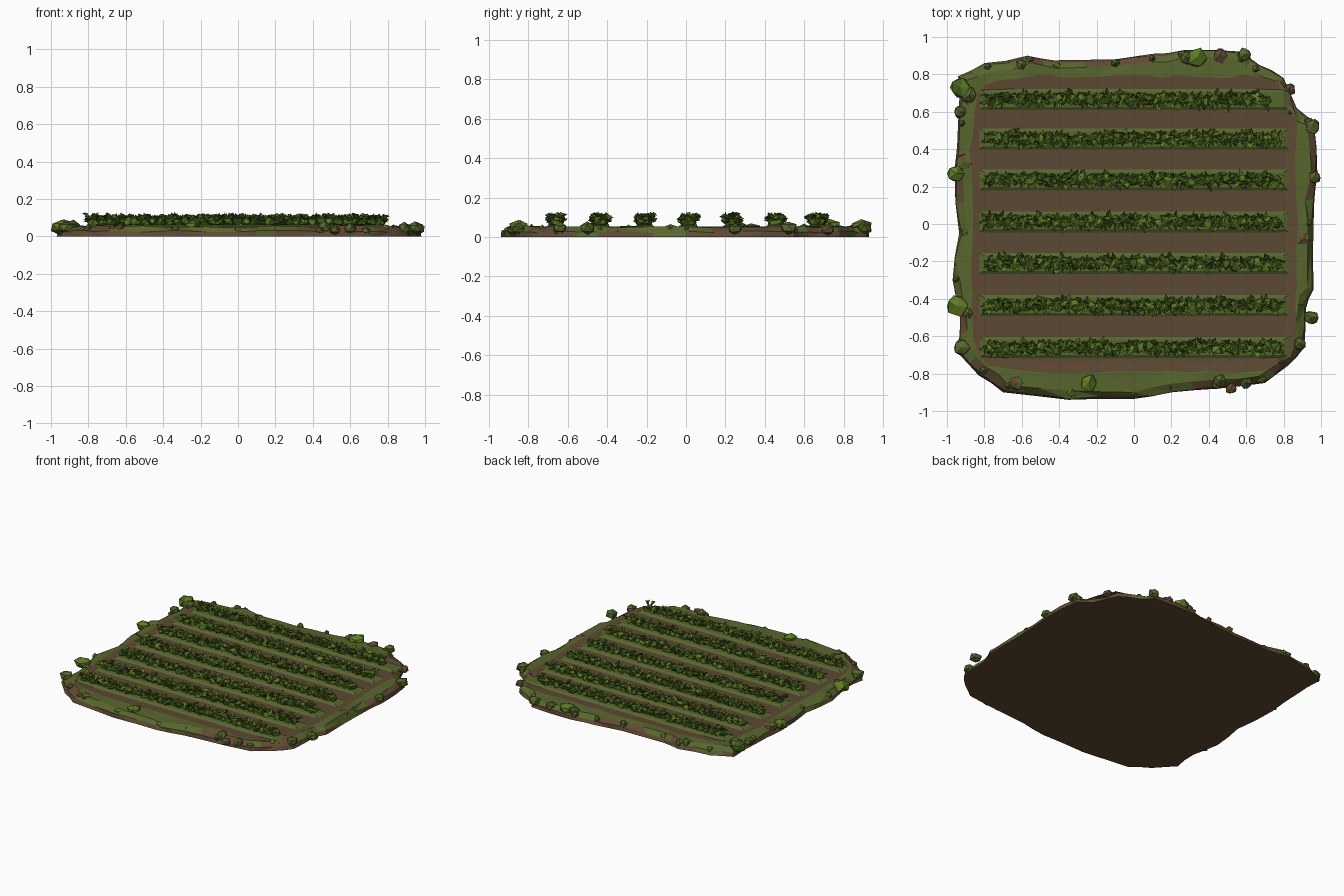
import bpy, bmesh, math, random
from mathutils import Vector, Matrix

if "Cube" in bpy.data.objects:
    bpy.data.objects.remove(bpy.data.objects["Cube"])

random.seed(7)
R = random.uniform


def material(name, col):
    m = bpy.data.materials.new(name)
    m.diffuse_color = (*col, 1)
    m.use_nodes = True
    m.node_tree.nodes["Principled BSDF"].inputs["Base Color"].default_value = m.diffuse_color
    return m


SOIL = material("soil brown", (0.116, 0.068, 0.034))
FURROW = material("furrow brown", (0.104, 0.066, 0.033))
GRASS = material("grass olive", (0.098, 0.132, 0.027))
LEAF = material("leaf green", (0.115, 0.205, 0.018))
DARK = material("dark leaf green", (0.060, 0.110, 0.013))


def finish(name, bm, mats, normals=True):
    if normals:
        bmesh.ops.recalc_face_normals(bm, faces=bm.faces[:])
    me = bpy.data.meshes.new(name)
    bm.to_mesh(me)
    bm.free()
    for m in mats:
        me.materials.append(m)
    ob = bpy.data.objects.new(name, me)
    bpy.context.collection.objects.link(ob)
    return ob


# Ground slab: irregular outline, grassy rim, soil bed
OUTLINE = [(-.94, .79), (-.8, .86), (-.57, .9), (-.43, .875), (-.1, .88), (.1, .91), (.27, .93), (.6, .92),
           (.67, .85), (.8, .78), (.87, .62), (.96, .55), (.98, .28), (.96, 0), (.96, -.35), (.92, -.45),
           (.91, -.66), (.82, -.76), (.7, -.85), (.45, -.88), (.2, -.9), (0, -.935), (-.35, -.94), (-.7, -.9),
           (-.83, -.81), (-.95, -.68), (-.93, -.5), (-.97, -.3), (-.935, -.05), (-.96, .28), (-.94, .55)]
pts = []
for i, a in enumerate(OUTLINE):
    b = OUTLINE[(i + 1) % len(OUTLINE)]
    a, b = Vector(a), Vector(b)
    pts += [a, (a + b) / 2 + Vector((R(-.008, .008), R(-.008, .008)))]


def bed_point(p, hx, hy):
    # project a direction on to a rounded rectangle
    a = math.atan2(p.y, p.x)
    c, s = math.cos(a), math.sin(a)
    k = (abs(c / hx) ** 9 + abs(s / hy) ** 9) ** (-1 / 9)
    return Vector((c * k, s * k))


bm = bmesh.new()
rings = [[] for _ in range(6)]
for p in pts:
    q = bed_point(p, .87 + R(-.01, .01), .79 + R(-.01, .01))
    q2 = bed_point(p, .81, .735)
    levels = [(p, 0), (p * R(.985, 1), R(.02, .032)), (p * R(.945, .97), R(.045, .058)),
              (q, .053), (q2, .049)]
    for ring, (v, z) in zip(rings, levels):
        ring.append(bm.verts.new((v.x, v.y, z)))
n = len(pts)
for lev in range(4):
    for i in range(n):
        j = (i + 1) % n
        f = bm.faces.new((rings[lev][i], rings[lev][j], rings[lev + 1][j], rings[lev + 1][i]))
        patch = math.sin(i * 1.3) + math.sin(i * .47 + 1)
        if lev == 0:
            f.material_index = 2 if patch > 1.1 else 0
        elif lev == 1:
            f.material_index = 2 if patch > -.3 else 0
        else:
            f.material_index = 2 if lev == 2 else 0
bm.faces.new(rings[0][::-1]).material_index = 0
bm.faces.new(rings[4]).material_index = 1
bmesh.ops.recalc_face_normals(bm, faces=bm.faces[:])
bmesh.ops.triangulate(bm, faces=[f for f in bm.faces if len(f.verts) == 4])
finish("ground_slab", bm, [SOIL, FURROW, GRASS])

ROWS = [.665, .455, .235, .012, -.21, -.435, -.66]


# Low grassy ridge under each crop row
def ridge(y, x0, x1):
    bm = bmesh.new()
    section = [(-.062, .045), (-.04, .060), (.04, .060), (.062, .045)]
    ends = []
    for x, inset in ((x0, .04), (x1, -.04)):
        ends.append([bm.verts.new((x + (inset if z > .05 else 0), y + dy, z)) for dy, z in section])
    a, b = ends
    for i in range(4):
        j = (i + 1) % 4
        bm.faces.new((a[i], b[i], b[j], a[j]))
    bm.faces.new(a[::-1])
    bm.faces.new(b)
    finish("row_ridge", bm, [GRASS])


# Crop row: tufts of folded leaves on a jagged leafy core
def leaf(bm, base, ang, length, rise, width, mat):
    out = Vector((math.cos(ang), math.sin(ang), 0))
    side = Vector((-out.y, out.x, 0)) * width
    mid = base + out * length * .55 + Vector((0, 0, rise))
    tip = base + out * length + Vector((0, 0, rise * R(.5, 1.1)))
    v = [bm.verts.new(c) for c in (base, mid + side + Vector((0, 0, R(-.012, .012))), tip,
                                   mid - side + Vector((0, 0, R(-.012, .012))))]
    for f in (bm.faces.new((v[0], v[2], v[1])), bm.faces.new((v[0], v[3], v[2]))):
        f.normal_update()
        if f.normal.z < 0:
            f.normal_flip()
        f.material_index = mat


def crop_row(y, x0, x1):
    bm = bmesh.new()
    count = round((x1 - x0) / .045)
    for k in range(count + 1):
        cx = x0 + (x1 - x0) * k / count
        c = Vector((cx, y + R(-.008, .008), .052))
        core = bmesh.ops.create_icosphere(bm, subdivisions=1, radius=1,
                                          matrix=Matrix.Translation((c.x, c.y, .078)) @
                                          Matrix.Diagonal((.03, .034, .026, 1)))
        for v in core["verts"]:
            v.co += Vector((R(-.01, .01), R(-.01, .01), R(-.008, .008)))
        for f in {f for v in core["verts"] for f in v.link_faces}:
            f.material_index = 1 if random.random() < .5 else 0
        a0 = R(0, 6.28)
        for i in range(9):
            base = c + Vector((R(-.015, .015), R(-.012, .012), R(.015, .035)))
            leaf(bm, base, a0 + i * 2.4, R(.03, .058), R(.006, .034), R(.009, .017),
                 1 if random.random() < .45 else 0)
    finish("crop_row", bm, [LEAF, DARK], normals=False)


for y in ROWS:
    ridge(y, -.84, .84)
    crop_row(y, -.77, .76 if y < .6 else .70)


# Edge clumps: jagged faceted lumps of grass and earth
def clump(name, x, y, r, top, mats):
    bm = bmesh.new()
    bmesh.ops.create_icosphere(bm, subdivisions=1, radius=1)
    for v in bm.verts:
        v.co *= R(.78, 1.1)
        v.co = Vector((x + v.co.x * r, y + v.co.y * r, max(.004, top * .55 + v.co.z * top * .45)))
        v.co.x = max(-1, min(1, v.co.x))
        v.co.y = max(-.943, min(.943, v.co.y))
    for f in bm.faces:
        f.material_index = 1 if random.random() < .3 else 0
    finish(name, bm, mats)


CLUMPS = [(-.945, -.44, .065, .09), (-.92, -.66, .05, .085), (-.93, .73, .06, .1), (-.88, .69, .05, .09),
          (-.95, .27, .055, .085), (-.93, .6, .04, .075), (.34, .89, .06, .095), (.28, .89, .04, .08),
          (.59, .905, .045, .085), (.955, .52, .045, .085), (.965, .25, .04, .075), (.945, -.5, .045, .08),
          (-.24, -.85, .055, .09), (.46, -.84, .04, .085), (.6, -.85, .04, .07), (.89, -.64, .04, .08),
          (-.6, .85, .035, .07), (-.1, .86, .025, .07)]
for c in CLUMPS:
    clump("grass_clump", *c, [LEAF if c[2] > .05 else GRASS, DARK])
for c in [(-.63, -.85, .04, .075), (.91, -.08, .045, .07), (-.91, .33, .05, .075), (.46, .9, .045, .07),
          (.83, .72, .04, .065), (.52, -.88, .035, .06)]:
    clump("earth_clod", *c, [SOIL, GRASS])

# Small tufts scattered round the rim
for i in range(0, n, 2):
    p = pts[i] * R(.95, .98)
    clump("rim_tuft", p.x, p.y, R(.018, .034), R(.05, .072), random.choice(([GRASS, DARK], [GRASS, SOIL], [LEAF, DARK])))
